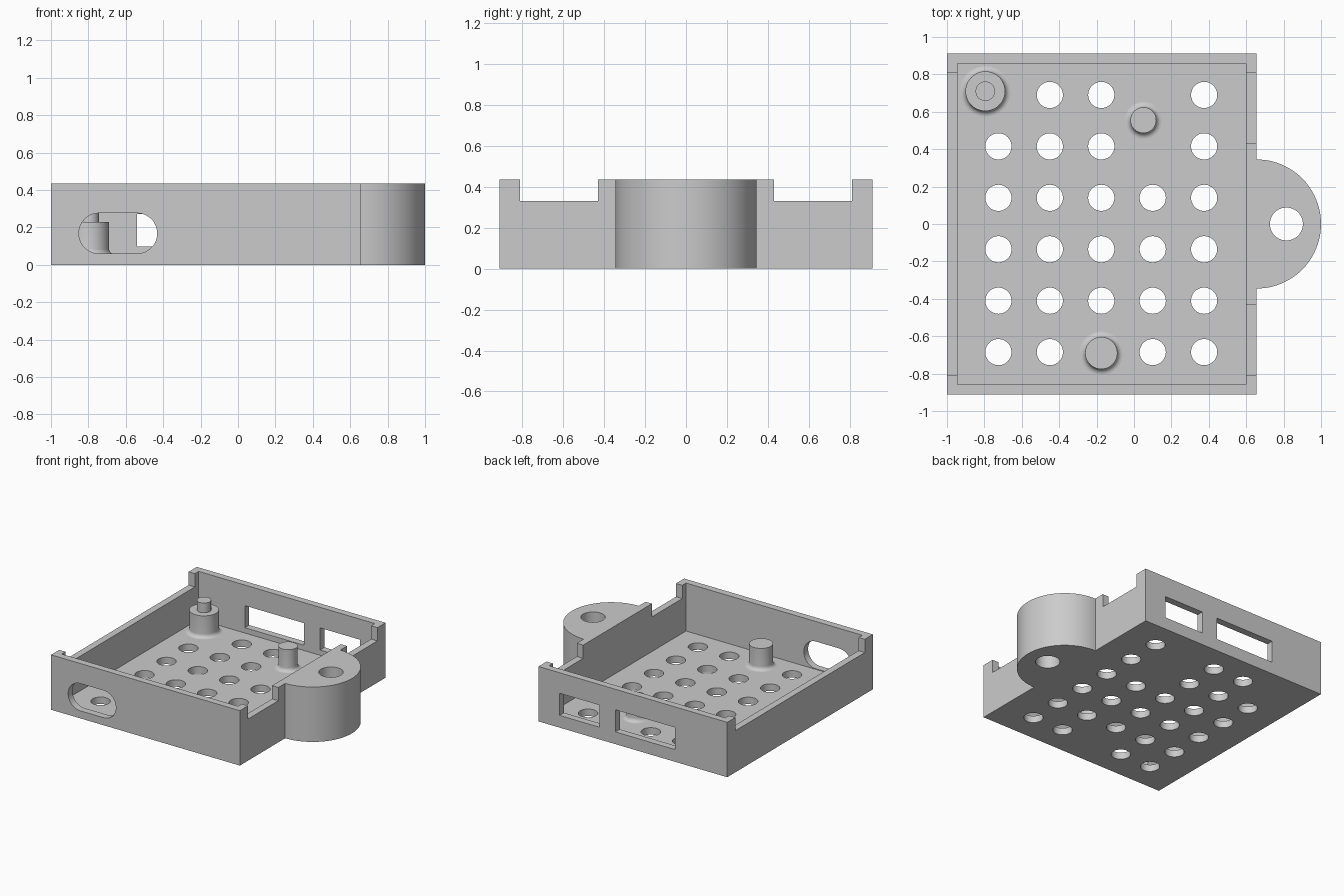
import bpy, bmesh
from math import sin, cos, pi, radians
from mathutils import Vector

cube = bpy.data.objects.get("Cube")
if cube:
    bpy.data.objects.remove(cube, do_unlink=True)

FLOOR, HEIGHT, WALL = 0.055, 0.435, 0.055
X0, X1, Y1 = -1.0, 0.655, 0.912

# Single grey plastic
grey = bpy.data.materials.new("grey_plastic")
colour = (0.6, 0.6, 0.6, 1)
grey.diffuse_color = colour
grey.use_nodes = True
grey.node_tree.nodes["Principled BSDF"].inputs["Base Color"].default_value = colour


def make_object(name, bm):
    bmesh.ops.recalc_face_normals(bm, faces=bm.faces[:])
    mesh = bpy.data.meshes.new(name)
    bm.to_mesh(mesh)
    bm.free()
    mesh.materials.append(grey)
    obj = bpy.data.objects.new(name, mesh)
    bpy.context.collection.objects.link(obj)
    return obj


def arc(cx, cy, r, start, end, n):
    """Points on an arc, angles in degrees."""
    angles = [radians(start + (end - start) * i / n) for i in range(n + 1)]
    return [(cx + r * cos(a), cy + r * sin(a)) for a in angles]


def add_prism(bm, points, direction):
    """Extrude a closed 3D outline along a vector."""
    face = bm.faces.new([bm.verts.new(p) for p in points])
    result = bmesh.ops.extrude_face_region(bm, geom=[face], use_keep_orig=True)
    verts = [g for g in result["geom"] if isinstance(g, bmesh.types.BMVert)]
    bmesh.ops.translate(bm, verts=verts, vec=Vector(direction))


def add_box(bm, x, y, z):
    outline = [(x[0], y[0]), (x[1], y[0]), (x[1], y[1]), (x[0], y[1])]
    add_prism(bm, [(px, py, z[0]) for px, py in outline], (0, 0, z[1] - z[0]))


def add_hole(bm, x, y, r, top):
    ring = arc(x, y, r, 0, 360, 48)[:-1]
    add_prism(bm, [(px, py, -0.1) for px, py in ring], (0, 0, top + 0.1))


def cut(target, bm):
    """Subtract the shapes in bm and bake the result."""
    cutter = make_object("cutter", bm)
    cutter.hide_render = True
    mod = target.modifiers.new("cut", 'BOOLEAN')
    mod.operation, mod.solver, mod.object = 'DIFFERENCE', 'EXACT', cutter
    graph = bpy.context.evaluated_depsgraph_get()
    baked = bpy.data.meshes.new_from_object(target.evaluated_get(graph))
    target.modifiers.clear()
    target.data = baked
    bpy.data.objects.remove(cutter, do_unlink=True)


def smooth(obj):
    bpy.ops.object.select_all(action='DESELECT')
    obj.select_set(True)
    bpy.context.view_layer.objects.active = obj
    bpy.ops.object.shade_smooth_by_angle(angle=radians(30))


# Tray outline with a half-round mounting lug on the left side
bm = bmesh.new()
outline = [(X1, Y1), (X0, Y1), (X0, -Y1), (X1, -Y1)] + arc(X1, 0, 0.345, -90, 90, 48)
add_prism(bm, [(x, y, 0) for x, y in outline], (0, 0, HEIGHT))
tray = make_object("tray", bm)

# Inner cavity
bm = bmesh.new()
add_box(bm, (X0 + WALL, X1 - WALL), (WALL - Y1, Y1 - WALL), (FLOOR, 1))
cut(tray, bm)

# Rim notches, back windows and front slot
bm = bmesh.new()
add_box(bm, (X0 - 0.1, X0 + 0.08), (-0.81, 0.81), (0.33, 1))
for y in ((-0.81, -0.43), (0.43, 0.81)):
    add_box(bm, (X1 - 0.08, X1 + 0.1), y, (0.33, 1))
for x in ((0.12, 0.47), (-0.54, -0.02)):
    add_box(bm, x, (Y1 - 0.1, Y1 + 0.1), (0.097, 0.272))
slot = arc(-0.54, 0.168, 0.108, -90, 90, 24) + arc(-0.743, 0.168, 0.108, 90, 270, 24)
add_prism(bm, [(x, -Y1 - 0.1, z) for x, z in slot], (0, 0.2, 0))
cut(tray, bm)

# Vent grid in the floor, leaving out the peg positions, and the lug hole
PITCH, SKIP = 0.275, {(0, 5), (3, 5), (3, 4), (2, 0)}
bm = bmesh.new()
for i in range(5):
    for j in range(6):
        if (i, j) not in SKIP:
            add_hole(bm, -0.725 + i * PITCH, -0.685 + j * PITCH, 0.07, 0.2)
add_hole(bm, 0.815, 0, 0.088, 1)
cut(tray, bm)
smooth(tray)


def peg(name, x, y, r, top, pin=None):
    """Lathe a peg with a filleted foot and an optional pin on top."""
    f = 0.03
    profile = [(0, FLOOR - 0.01), (r + f, FLOOR - 0.01)]
    profile += arc(r + f, FLOOR + f, f, 270, 180, 6) + [(r, top)]
    if pin:
        profile += [(pin[0], top), (pin[0], pin[1])]
    profile.append((0, profile[-1][1]))
    bm = bmesh.new()
    verts = [bm.verts.new((px, 0, pz)) for px, pz in profile]
    edges = [bm.edges.new(pair) for pair in zip(verts, verts[1:])]
    bmesh.ops.spin(bm, geom=verts + edges, cent=(0, 0, 0), axis=(0, 0, 1),
                   angle=2 * pi, steps=48, use_merge=True)
    bmesh.ops.remove_doubles(bm, verts=bm.verts[:], dist=1e-5)
    obj = make_object(name, bm)
    obj.location = (x, y, 0)
    smooth(obj)


# Support pegs
peg("corner_peg", -0.795, 0.71, 0.106, 0.228, pin=(0.052, 0.305))
peg("back_peg", 0.05, 0.555, 0.069, 0.228)
peg("front_peg", -0.175, -0.69, 0.086, 0.228)
